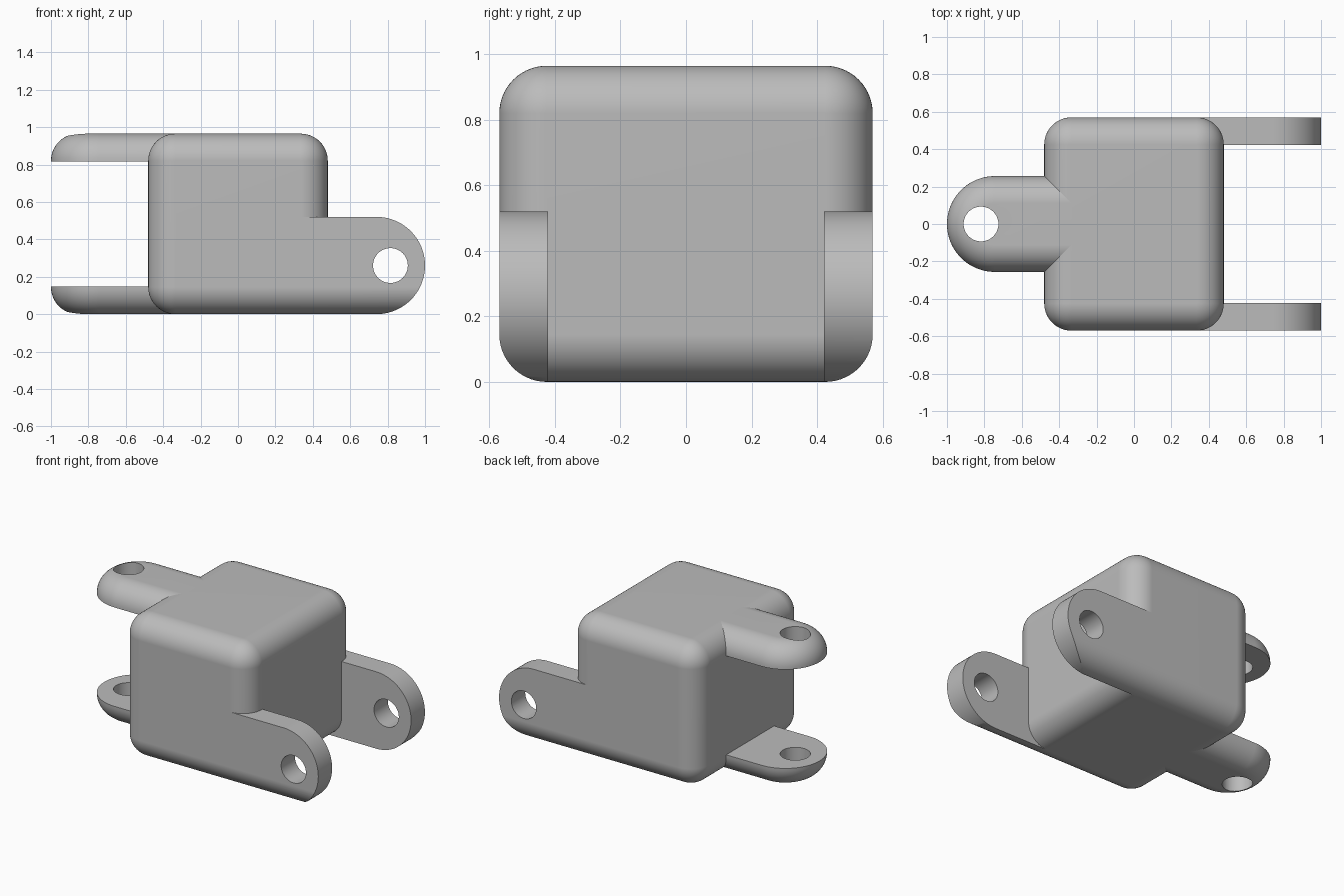
import bpy, bmesh
from math import sin, cos, pi
from mathutils import Matrix, Vector

cube = bpy.data.objects.get("Cube")
if cube:
    bpy.data.objects.remove(cube, do_unlink=True)

HX, HY, TOP = 0.48, 0.57, 0.965     # body half sizes and height
R = 0.145                           # edge rounding
PLATE = 0.148                       # thickness of every lug
HOLE = 0.093

grey = bpy.data.materials.new("plain grey")
grey.use_nodes = True
colour = (0.5, 0.5, 0.5, 1)
grey.diffuse_color = colour
grey.node_tree.nodes["Principled BSDF"].inputs["Base Color"].default_value = colour


def make(name, bm):
    bmesh.ops.recalc_face_normals(bm, faces=bm.faces)
    mesh = bpy.data.meshes.new(name)
    bm.to_mesh(mesh)
    bm.free()
    mesh.materials.append(grey)
    ob = bpy.data.objects.new(name, mesh)
    bpy.context.collection.objects.link(ob)
    return ob


def box(name, low, high, rounding=0, along_x=False):
    """Box between two corners, optionally rounded on all or only x-parallel edges."""
    bm = bmesh.new()
    low, high = Vector(low), Vector(high)
    bmesh.ops.create_cube(bm, size=1)
    bmesh.ops.scale(bm, vec=high - low, verts=bm.verts)
    bmesh.ops.translate(bm, vec=(low + high) / 2, verts=bm.verts)
    if rounding:
        edges = [e for e in bm.edges if not along_x
                 or abs(e.verts[0].co.x - e.verts[1].co.x) > 0.01]
        bmesh.ops.bevel(bm, geom=edges, offset=rounding, segments=14,
                        profile=0.5, affect='EDGES', clamp_overlap=False)
    return make(name, bm)


def rod(name, centre, axis):
    bm = bmesh.new()
    turn = Matrix.Rotation(pi / 2, 4, 'X') if axis == 'Y' else Matrix()
    bmesh.ops.create_cone(bm, cap_ends=True, segments=48, radius1=HOLE, radius2=HOLE,
                          depth=4, matrix=Matrix.Translation(centre) @ turn)
    return make(name, bm)


def loft(name, rings):
    """Closed solid through a stack of matching outlines."""
    bm = bmesh.new()
    loops = [[bm.verts.new(p) for p in ring] for ring in rings]
    for a, b in zip(loops, loops[1:]):
        for i in range(len(a)):
            j = (i + 1) % len(a)
            bm.faces.new((a[i], a[j], b[j], b[i]))
    bm.faces.new(loops[0])
    bm.faces.new(loops[-1])
    return make(name, bm)


def round_end(start, centre, radius, steps=40):
    """Tongue outline: straight start, half-circle end, in (along, across)."""
    arc = [(centre + radius * sin(a), -radius * cos(a))
           for a in (pi * i / steps for i in range(steps + 1))]
    return [(start, -radius)] + arc + [(start, radius)]


def cut(ob, tool, operation='DIFFERENCE'):
    mod = ob.modifiers.new("cut", 'BOOLEAN')
    mod.operation, mod.object, mod.solver = operation, tool, 'EXACT'
    bpy.context.view_layer.objects.active = ob
    bpy.ops.object.modifier_apply(modifier=mod.name)
    bpy.data.objects.remove(tool, do_unlink=True)


def finish(ob):
    bpy.ops.object.select_all(action='DESELECT')
    ob.select_set(True)
    bpy.context.view_layer.objects.active = ob
    bpy.ops.object.shade_smooth_by_angle(angle=0.5)
    mod = ob.modifiers.new("even shading", 'WEIGHTED_NORMAL')
    mod.keep_sharp = True


# Rounded body block
body = box("body", (-HX, -HY, 0), (HX, HY, TOP), R)

# Upright pair of lugs on the left, lower outer edges rounded like the body
lug = 0.26
outline = round_end(HX - R - 0.01, 1 - lug, lug)
upright = loft("upright_lugs", [[(x, y, lug + z) for x, z in outline] for y in (-0.7, 0.7)])
cut(upright, box("rounded_envelope", (0, -HY, 0), (1.2, HY, TOP), R, True), 'INTERSECT')
inner = HY - PLATE
cut(upright, box("fork_gap", (0, -inner, -1), (1.2, inner, 1)))
cut(upright, rod("cross_hole", (0.815, 0, lug), 'Y'))

# Flat pair of lugs on the right, outer rims rounded all the way round
flat_r = 0.256
angles = [pi / 2 * i / 14 for i in range(15)]
layers = [(R * (1 - sin(a)), R * (1 - cos(a))) for a in angles]
layers += [(inset, TOP - z) for inset, z in reversed(layers)]
flat = loft("flat_lugs", [
    [(-x, y, z) for x, y in round_end(HX - R - 0.01, 1 - flat_r, flat_r - inset)]
    for inset, z in layers])
cut(flat, box("fork_gap", (-1.2, -1, PLATE), (0, 1, TOP - PLATE)))
cut(flat, rod("vertical_hole", (-0.818, 0, 0.5), 'Z'))

for part in (body, upright, flat):
    finish(part)
